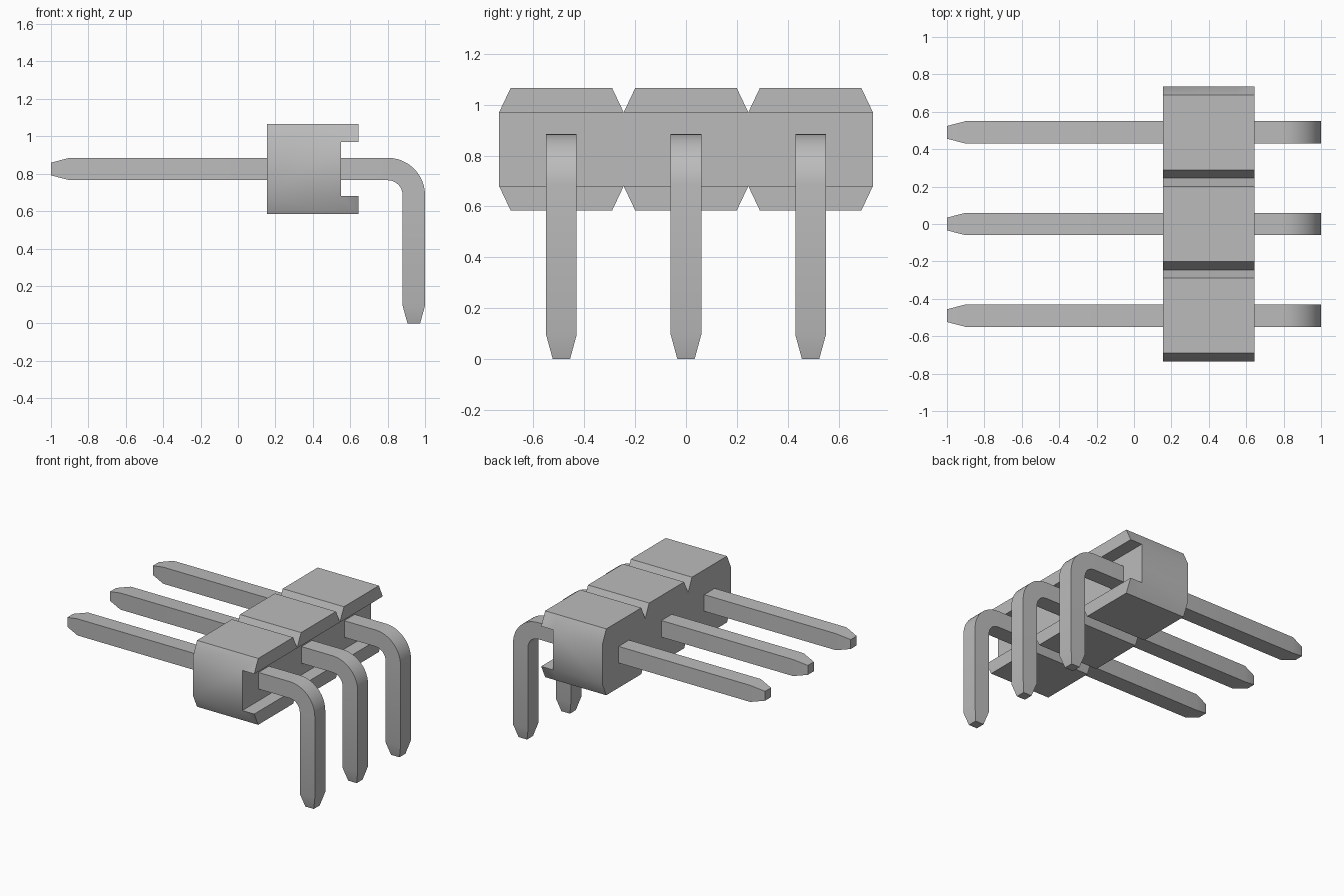
import bpy, bmesh
from math import sin, cos, pi
from mathutils import Vector

cube = bpy.data.objects.get("Cube")
if cube:
    bpy.data.objects.remove(cube)

grey = bpy.data.materials.new("plain grey")
grey.use_nodes = True
colour = (0.5, 0.5, 0.5, 1)
grey.diffuse_color = colour
grey.node_tree.nodes["Principled BSDF"].inputs["Base Color"].default_value = colour

PITCH = 0.49
CENTRES = (-PITCH, 0, PITCH)


def finish(bm, name):
    """Weld the faces into one shell and turn them into a smooth object with sharp corners."""
    bmesh.ops.remove_doubles(bm, verts=bm.verts, dist=0.0005)
    bmesh.ops.recalc_face_normals(bm, faces=bm.faces)
    mesh = bpy.data.meshes.new(name)
    bm.to_mesh(mesh)
    bm.free()
    mesh.materials.append(grey)
    obj = bpy.data.objects.new(name, mesh)
    bpy.context.collection.objects.link(obj)
    bpy.ops.object.select_all(action='DESELECT')
    obj.select_set(True)
    bpy.context.view_layer.objects.active = obj
    bpy.ops.object.shade_smooth_by_angle(angle=pi / 6)
    return obj


def build_housing():
    """Three joined cells with chamfered ridges and a slot between two lips."""
    back, web, front = 0.155, 0.55, 0.645
    low, slot_low, slot_high, high = 0.585, 0.68, 0.97, 1.065
    half, flat = PITCH / 2, 0.20
    bm = bmesh.new()

    def face(points):
        bm.faces.new([bm.verts.new(p) for p in points])

    def strip(a, b, x0, x1):
        face([(x0, *a), (x1, *a), (x1, *b), (x0, *b)])

    def ridge(c, base, tip):
        return [(c - half, base), (c - flat, tip), (c + flat, tip), (c + half, base)]

    outline = {}
    for side, base, tip in (("top", slot_high, high), ("bottom", slot_low, low)):
        line = []
        for c in CENTRES:
            r = ridge(c, base, tip)
            for a, b in zip(r, r[1:]):
                strip(a, b, back, web)
                strip(a, b, web, front)
            strip(r[0], r[3], web, front)          # inner side of the lip
            face([(front, *p) for p in r])         # end of the lip
            line += r if not line else r[1:]
        outline[side] = line
    top, bottom = outline["top"], outline["bottom"]
    for i in (0, -1):
        strip(bottom[i], top[i], back, web)
    face([(back, *p) for p in top + bottom[::-1]])
    # slot floor uses the ridge valleys only
    face([(web, *p) for p in top[::3] + bottom[::3][::-1]])
    return finish(bm, "housing")


def build_pin(name, y):
    """Square pin swept along a right-angle bend, with tapered tips."""
    thick, tip = 0.06, 0.034
    bend = Vector((0.80, 0, 0.685))
    radius = 0.14
    level = bend.z + radius
    drop = bend.x + radius
    up, out = Vector((0, 0, 1)), Vector((1, 0, 0))
    stations = [(Vector((-1, 0, level)), up, tip), (Vector((-0.9, 0, level)), up, thick)]
    for i in range(13):
        a = pi / 2 * i / 12
        n = Vector((sin(a), 0, cos(a)))
        stations.append((bend + n * radius, n, thick))
    stations += [(Vector((drop, 0, 0.095)), out, thick), (Vector((drop, 0, 0)), out, tip)]

    bm = bmesh.new()
    rings = []
    for centre, n, h in stations:
        corners = ((1, 1), (1, -1), (-1, -1), (-1, 1))
        rings.append([bm.verts.new(centre + n * (h * s) + Vector((0, y + h * t, 0)))
                      for s, t in corners])
    for a, b in zip(rings, rings[1:]):
        for i in range(4):
            j = (i + 1) % 4
            bm.faces.new((a[i], a[j], b[j], b[i]))
    bm.faces.new(rings[0])
    bm.faces.new(rings[-1])
    return finish(bm, name)


build_housing()
for label, y in zip(("front", "middle", "back"), CENTRES):
    build_pin(label + "_pin", y)
